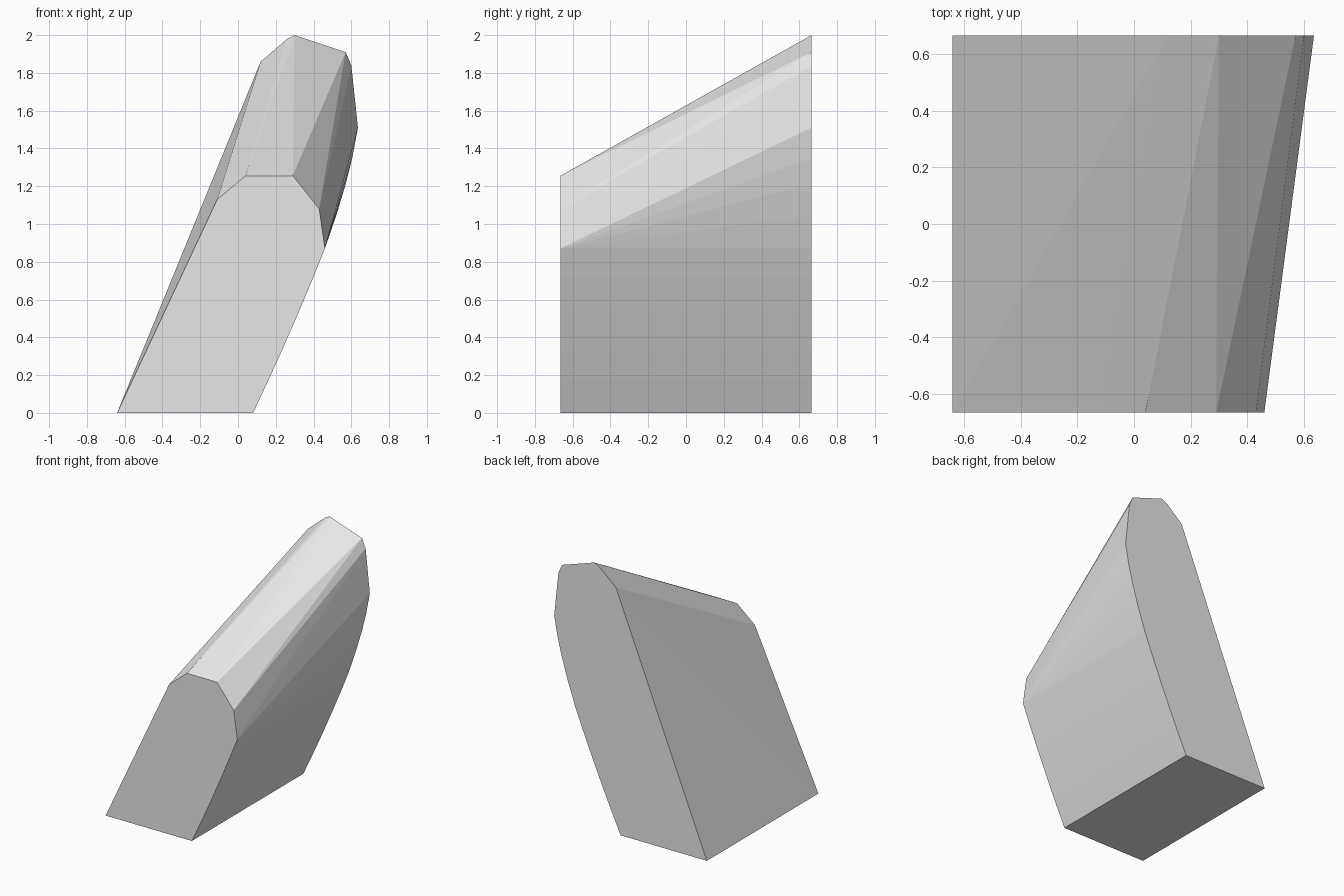
import bpy
import bmesh
import math

cube = bpy.data.objects.get("Cube")
if cube:
    bpy.data.objects.remove(cube, do_unlink=True)

# Plain grey material
grey = bpy.data.materials.new("light grey")
grey.use_nodes = True
colour = (0.8, 0.8, 0.8, 1)
grey.diffuse_color = colour
grey.node_tree.nodes["Principled BSDF"].inputs["Base Color"].default_value = colour

HALF_DEPTH = 0.665

# Base and curved underside shared by both ends
lower = [(-0.64, 0), (0.08, 0), (0.16, 0.17), (0.235, 0.335),
         (0.32, 0.53), (0.40, 0.72), (0.46, 0.87)]
# Low chamfered top at the front, tall chamfered top at the back
front_top = [(0.43, 1.08), (0.29, 1.255), (0.04, 1.255), (-0.11, 1.13)]
back_top = [(0.52, 1.045), (0.57, 1.21), (0.605, 1.35), (0.635, 1.51),
            (0.60, 1.84), (0.57, 1.91), (0.30, 2.0), (0.26, 1.98), (0.12, 1.86)]

# Leaning block: convex skin stretched between the two end profiles
bm = bmesh.new()
for y, top in ((-HALF_DEPTH, front_top), (HALF_DEPTH, back_top)):
    for x, z in lower + top:
        bm.verts.new((x, y, z))
hull = bmesh.ops.convex_hull(bm, input=bm.verts[:])
spare = {g for g in hull["geom_interior"] + hull["geom_unused"]
         if isinstance(g, bmesh.types.BMVert)}
bmesh.ops.delete(bm, geom=list(spare), context="VERTS")
bmesh.ops.dissolve_limit(bm, angle_limit=math.radians(0.3),
                         verts=bm.verts[:], edges=bm.edges[:])
bmesh.ops.recalc_face_normals(bm, faces=bm.faces[:])

mesh = bpy.data.meshes.new("leaning_block")
bm.to_mesh(mesh)
bm.free()
mesh.materials.append(grey)
block = bpy.data.objects.new("leaning_block", mesh)
bpy.context.collection.objects.link(block)
